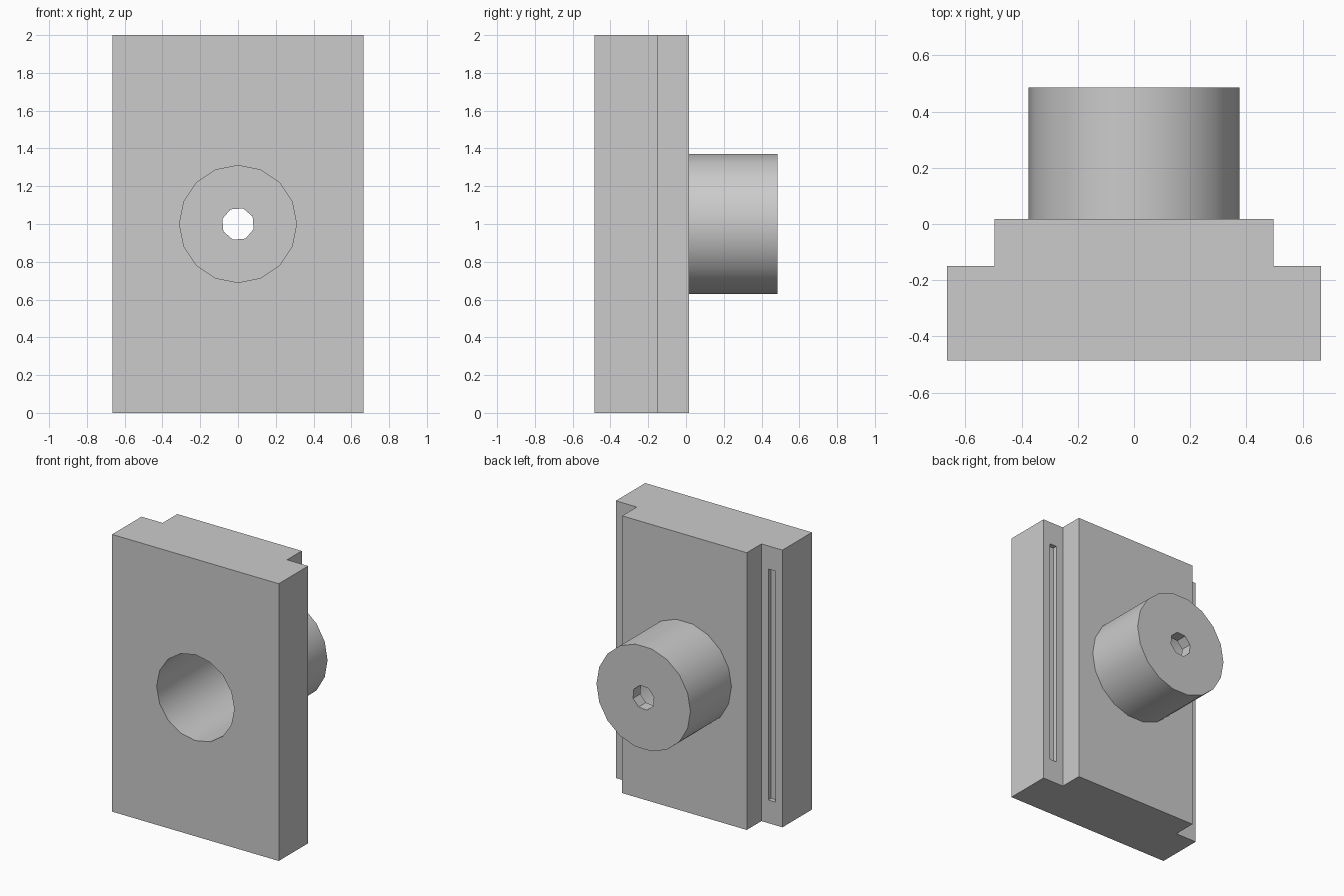
import bpy, bmesh
from math import cos, sin, tau, radians
from mathutils import Vector

cube = bpy.data.objects.get("Cube")
if cube:
    bpy.data.objects.remove(cube, do_unlink=True)

grey = bpy.data.materials.new("plain grey")
grey.use_nodes = True
colour = (0.6, 0.6, 0.6, 1)
grey.diffuse_color = colour
grey.node_tree.nodes["Principled BSDF"].inputs["Base Color"].default_value = colour


def prism(name, outline, sweep):
    """Extrude a closed 3D outline along the sweep vector."""
    bm = bmesh.new()
    face = bm.faces.new([bm.verts.new(p) for p in outline])
    grown = bmesh.ops.extrude_face_region(bm, geom=[face], use_keep_orig=True)
    moved = [g for g in grown["geom"] if isinstance(g, bmesh.types.BMVert)]
    bmesh.ops.translate(bm, verts=moved, vec=Vector(sweep))
    bmesh.ops.recalc_face_normals(bm, faces=bm.faces)
    mesh = bpy.data.meshes.new(name)
    bm.to_mesh(mesh)
    bm.free()
    mesh.materials.append(grey)
    obj = bpy.data.objects.new(name, mesh)
    bpy.context.collection.objects.link(obj)
    return obj


def round_bar(name, radius, sides, y0, y1, turn=0):
    """Cylinder along y through the middle of the plate."""
    angles = [turn + tau * i / sides for i in range(sides)]
    ring = [(radius * cos(a), y0, 1 + radius * sin(a)) for a in angles]
    return prism(name, ring, (0, y1 - y0, 0))


def combine(target, tool, operation):
    """Apply a boolean and discard the tool."""
    tool.hide_render = True
    mod = target.modifiers.new("boolean", "BOOLEAN")
    mod.operation, mod.solver, mod.object = operation, "EXACT", tool
    bpy.context.view_layer.objects.active = target
    bpy.ops.object.modifier_apply(modifier=mod.name)
    bpy.data.objects.remove(tool, do_unlink=True)


# Stepped plate, mirrored from half of its plan
front, step, back, end = -0.485, -0.15, 0.017, 0.485
half = [(0.665, front), (0.665, step), (0.497, step), (0.497, back)]
plan = half + [(-x, y) for x, y in reversed(half)]
plate = prism("stepped_plate", [(x, y, 0) for x, y in plan], (0, 0, 2))

# Rear boss, front bore and small through hole
combine(plate, round_bar("boss", 0.375, 18, -0.05, end), "UNION")
combine(plate, round_bar("bore", 0.31, 16, front - 0.1, end - 0.083), "DIFFERENCE")
combine(plate, round_bar("end_hole", 0.087, 8, 0.3, end + 0.1, radians(27)), "DIFFERENCE")

# Shallow long slot in each rear flange
for side in (-1, 1):
    x0, x1 = side * 0.552, side * 0.608
    y = step - 0.033
    slot = prism("slot", [(x0, y, 0.167), (x1, y, 0.167), (x1, y, 1.833), (x0, y, 1.833)], (0, 0.1, 0))
    combine(plate, slot, "DIFFERENCE")

bpy.ops.object.select_all(action="DESELECT")
plate.select_set(True)
bpy.context.view_layer.objects.active = plate
bpy.ops.object.shade_smooth_by_angle(angle=radians(30))
